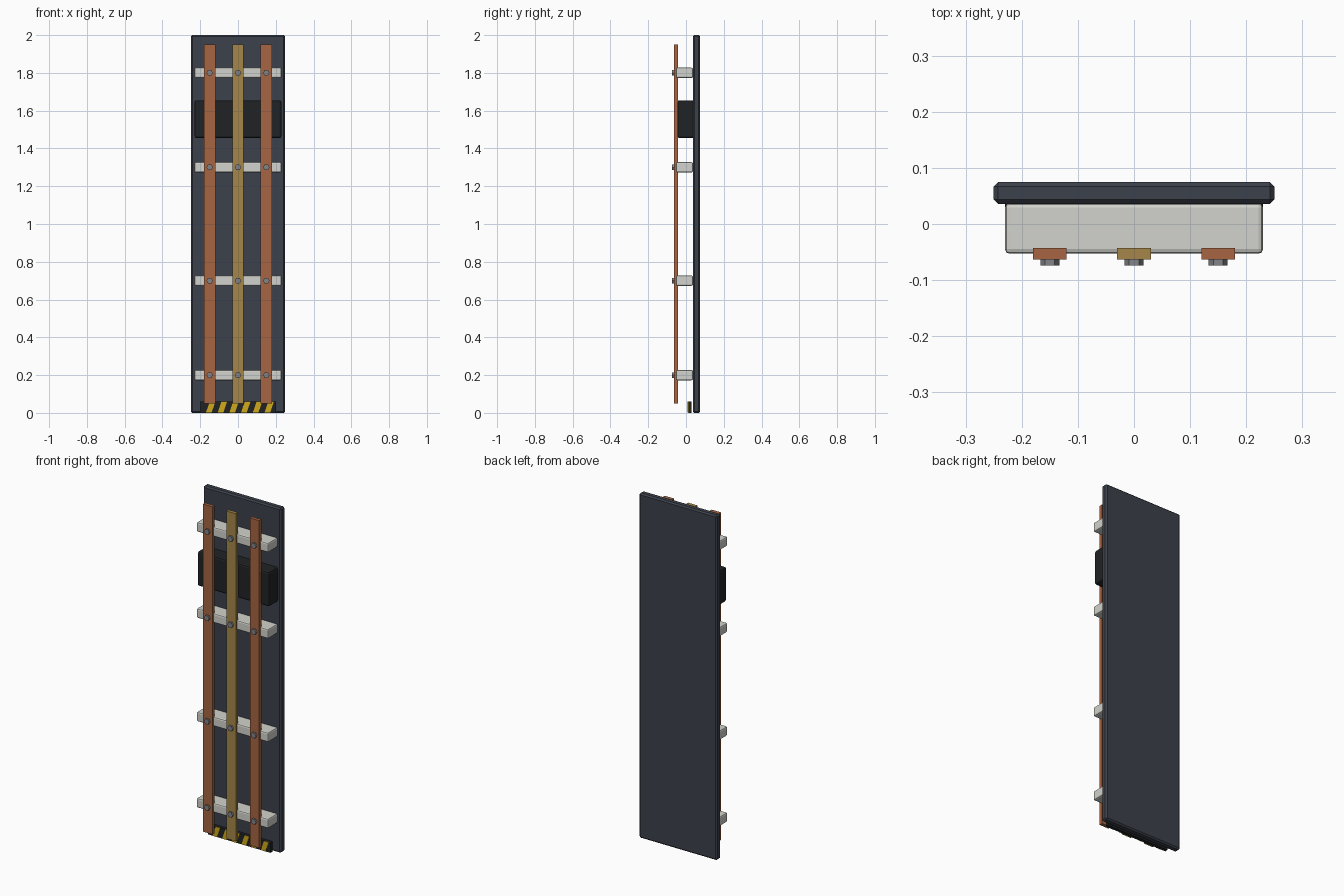
import bpy, bmesh, math
from mathutils import Matrix

if "Cube" in bpy.data.objects:
    bpy.data.objects.remove(bpy.data.objects["Cube"])


def material(name, rgb):
    m = bpy.data.materials.new(name)
    m.diffuse_color = (*rgb, 1)
    m.use_nodes = True
    m.node_tree.nodes["Principled BSDF"].inputs["Base Color"].default_value = m.diffuse_color
    return m


PANEL = material("slate", (0.045, 0.053, 0.07))
BLACK = material("black", (0.014, 0.016, 0.018))
COPPER = material("copper", (0.38, 0.13, 0.055))
BRASS = material("brass", (0.38, 0.24, 0.065))
CERAMIC = material("ceramic", (0.65, 0.65, 0.61))
STEEL = material("steel", (0.22, 0.23, 0.25))
YELLOW = material("yellow", (0.62, 0.40, 0.01))


def finish(name, bm, mat):
    bmesh.ops.recalc_face_normals(bm, faces=bm.faces)
    me = bpy.data.meshes.new(name)
    bm.to_mesh(me)
    bm.free()
    me.materials.append(mat)
    ob = bpy.data.objects.new(name, me)
    bpy.context.collection.objects.link(ob)
    return ob


def box(name, x, y, z, mat, bevel=0, segments=1, lean=0):
    """Box from (min, max) ranges; lean shifts the top edge along x."""
    bm = bmesh.new()
    bmesh.ops.create_cube(bm, size=1)
    for v in bm.verts:
        top = v.co.z > 0
        v.co = [r[1] if c > 0 else r[0] for c, r in zip(v.co, (x, y, z))]
        v.co.x += lean if top else -lean
    if bevel:
        bmesh.ops.bevel(bm, geom=bm.edges[:], offset=bevel, segments=segments,
                        profile=0.5, affect='EDGES')
    return finish(name, bm, mat)


# Back panel and dark control box let into it
box("back_panel", (-0.25, 0.25), (0.036, 0.075), (0, 2), PANEL, 0.008)
box("breaker_box", (-0.23, 0.23), (-0.045, 0.0748), (1.455, 1.655), BLACK, 0.01, 2)

# Vertical conductor bars
bar_xs = (-0.15, 0, 0.15)
for x, mat in zip(bar_xs, (COPPER, BRASS, COPPER)):
    box("bus_bar", (x - 0.03, x + 0.03), (-0.063, -0.043), (0.05, 1.95), mat)

# Insulator supports, with a hex bolt through each bar
for z in (0.2, 0.7, 1.3, 1.8):
    box("insulator", (-0.23, 0.23), (-0.053, 0.037), (z - 0.0275, z + 0.0275),
        CERAMIC, 0.008, 2)
    for x in bar_xs:
        bm = bmesh.new()
        bmesh.ops.create_cone(bm, cap_ends=True, segments=6, radius1=0.017,
                              radius2=0.017, depth=0.02,
                              matrix=Matrix.Translation((x, -0.064, z))
                              @ Matrix.Rotation(math.pi / 2, 4, 'X')
                              @ Matrix.Rotation(math.pi / 2, 4, 'Z'))
        # points of the hexagon face left and right
        xs = [v.co.x for v in bm.verts]
        if max(xs) - min(xs) < 0.033:
            bmesh.ops.rotate(bm, verts=bm.verts, cent=(x, -0.064, z),
                             matrix=Matrix.Rotation(math.pi / 6, 3, 'Y'))
        finish("bolt", bm, STEEL)

# Hazard strip at the foot
box("hazard_strip", (-0.2, 0.2), (0.012, 0.03), (0, 0.06), BLACK)
for i in range(6):
    x = -0.145 + 0.062 * i
    box("hazard_stripe", (x - 0.015, x + 0.015), (0.009, 0.014), (0.001, 0.059),
        YELLOW, lean=0.01)
